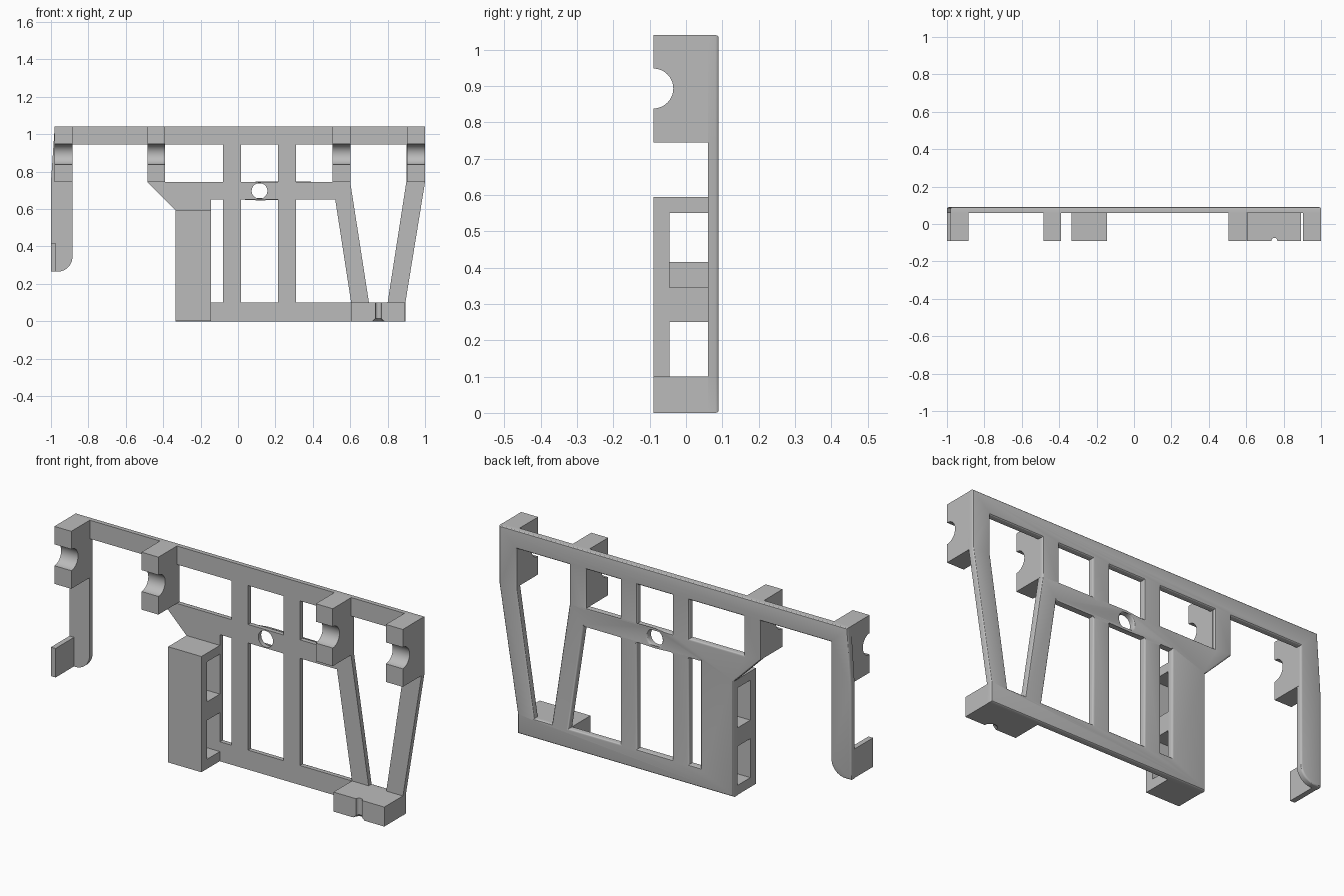
import bpy, bmesh, math
from math import sin, cos, pi

cube = bpy.data.objects.get("Cube")
if cube:
    bpy.data.objects.remove(cube, do_unlink=True)

grey = bpy.data.materials.new("matte grey")
grey.use_nodes = True
tone = (0.5, 0.5, 0.5, 1)
grey.diffuse_color = tone
grey.node_tree.nodes["Principled BSDF"].inputs["Base Color"].default_value = tone

FRONT, PLATE, BACK = -0.09, 0.06, 0.09
INNER = 0.075          # solid parts end inside the plate
TOP, BAR, HOOK = 1.04, 0.945, 0.745
ROUND = 0.009


def rect(u0, u1, v0, v1):
    return [(u0, v0), (u1, v0), (u1, v1), (u0, v1)]


def arc(u, v, r, start, end, steps):
    angles = [start + (end - start) * i / steps for i in range(steps + 1)]
    return [(u + r * cos(a), v + r * sin(a)) for a in angles]


def prism(name, axis, low, high, outline, holes=(), edit=None):
    """Extrude a filled outline with holes along a world axis."""
    curve = bpy.data.curves.new(name, 'CURVE')
    curve.dimensions = '2D'
    curve.fill_mode = 'BOTH'
    curve.extrude = (high - low) / 2
    for loop in [outline, *holes]:
        spline = curve.splines.new('POLY')
        spline.points.add(len(loop) - 1)
        for point, (u, v) in zip(spline.points, loop):
            point.co = (u, v, 0, 1)
        spline.use_cyclic_u = True
    temp = bpy.data.objects.new(name + " outline", curve)
    bpy.context.collection.objects.link(temp)
    bpy.context.view_layer.update()
    graph = bpy.context.evaluated_depsgraph_get()
    mesh = bpy.data.meshes.new_from_object(temp.evaluated_get(graph))
    bpy.data.objects.remove(temp, do_unlink=True)
    bpy.data.curves.remove(curve)

    bm = bmesh.new()
    bm.from_mesh(mesh)
    for vert in bm.verts:
        u, v, w = vert.co
        w += (low + high) / 2
        vert.co = {'x': (w, u, v), 'y': (u, w, v), 'z': (u, v, w)}[axis]
    bmesh.ops.remove_doubles(bm, verts=bm.verts, dist=0.0001)
    bmesh.ops.recalc_face_normals(bm, faces=bm.faces)
    if edit:
        edit(bm)
    bm.to_mesh(mesh)
    bm.free()
    mesh.materials.clear()
    mesh.materials.append(grey)
    obj = bpy.data.objects.new(name, mesh)
    bpy.context.collection.objects.link(obj)
    bpy.ops.object.select_all(action='DESELECT')
    obj.select_set(True)
    bpy.context.view_layer.objects.active = obj
    bpy.ops.object.shade_smooth_by_angle(angle=math.radians(30))
    return obj


def round_back(bm):
    rim = [e for e in bm.edges
           if all(v.co.y > BACK - 0.001 for v in e.verts)
           and len(e.link_faces) == 2 and e.calc_face_angle() > 0.5]
    bmesh.ops.bevel(bm, geom=rim, offset=ROUND, segments=3, profile=0.5,
                    affect='EDGES', clamp_overlap=False)


# Openwork back plate with the hanging arm
outline = [(-0.98, TOP), (1, TOP), (1, HOOK), (0.895, 0.1), (0.895, 0),
           (-0.335, 0), (-0.335, 0.595), (-0.485, HOOK), (-0.485, BAR),
           (-0.885, BAR)]
outline += arc(-0.965, 0.345, 0.08, 0, -pi / 2, 10)
outline += [(-1, 0.265), (-1, HOOK)]
holes = [rect(a, b, HOOK, BAR)
         for a, b in ((-0.39, -0.08), (0.015, 0.215), (0.31, 0.505))]
holes += [rect(a, b, 0.1, 0.65) for a, b in ((-0.145, -0.08), (0.015, 0.215))]
holes += [[(0.31, 0.65), (0.52, 0.65), (0.605, 0.1), (0.31, 0.1)],
          [(0.6, BAR), (0.9, BAR), (0.9, HOOK), (0.8, 0.1), (0.7, 0.1),
           (0.6, HOOK)],
          arc(0.115, 0.697, 0.042, 0, 2 * pi, 32)[:-1]]
prism("back_plate", 'y', PLATE, BACK, outline, holes, round_back)

# Four notched hooks along the top rail
hook = [(FRONT, HOOK), (INNER, HOOK), (INNER, TOP), (FRONT, TOP)]
hook += arc(FRONT, 0.893, 0.055, pi / 2, -pi / 2, 20)
for i, left in enumerate((-0.98, -0.485, 0.505, 0.903)):
    prism(f"hook_{i + 1}", 'x', left, left + 0.096, hook)

# Box with two side openings
prism("side_box", 'x', -0.334, -0.145, rect(FRONT, INNER, 0.001, 0.595),
      [rect(-0.045, PLATE, 0.05, 0.25), rect(-0.045, PLATE, 0.345, 0.55)])

# Tab on the hanging arm
prism("arm_tab", 'x', -0.999, -0.973, rect(FRONT, INNER, 0.266, 0.415))


# Foot block with a front groove that flares at the bottom
def flare(bm):
    for v in bm.verts:
        if v.co.z < 0.001 and abs(v.co.x - 0.75) < 0.05:
            v.co.x = 0.75 + 2 * (v.co.x - 0.75)
            v.co.y = FRONT + 2 * (v.co.y - FRONT)


foot = [(0.605, FRONT), (0.605, INNER), (0.894, INNER), (0.894, FRONT)]
foot += arc(0.75, FRONT, 0.016, 0, pi, 12)
prism("foot_block", 'z', 0.015, 0.1, foot)
prism("foot_base", 'z', 0, 0.015, foot, edit=flare)
